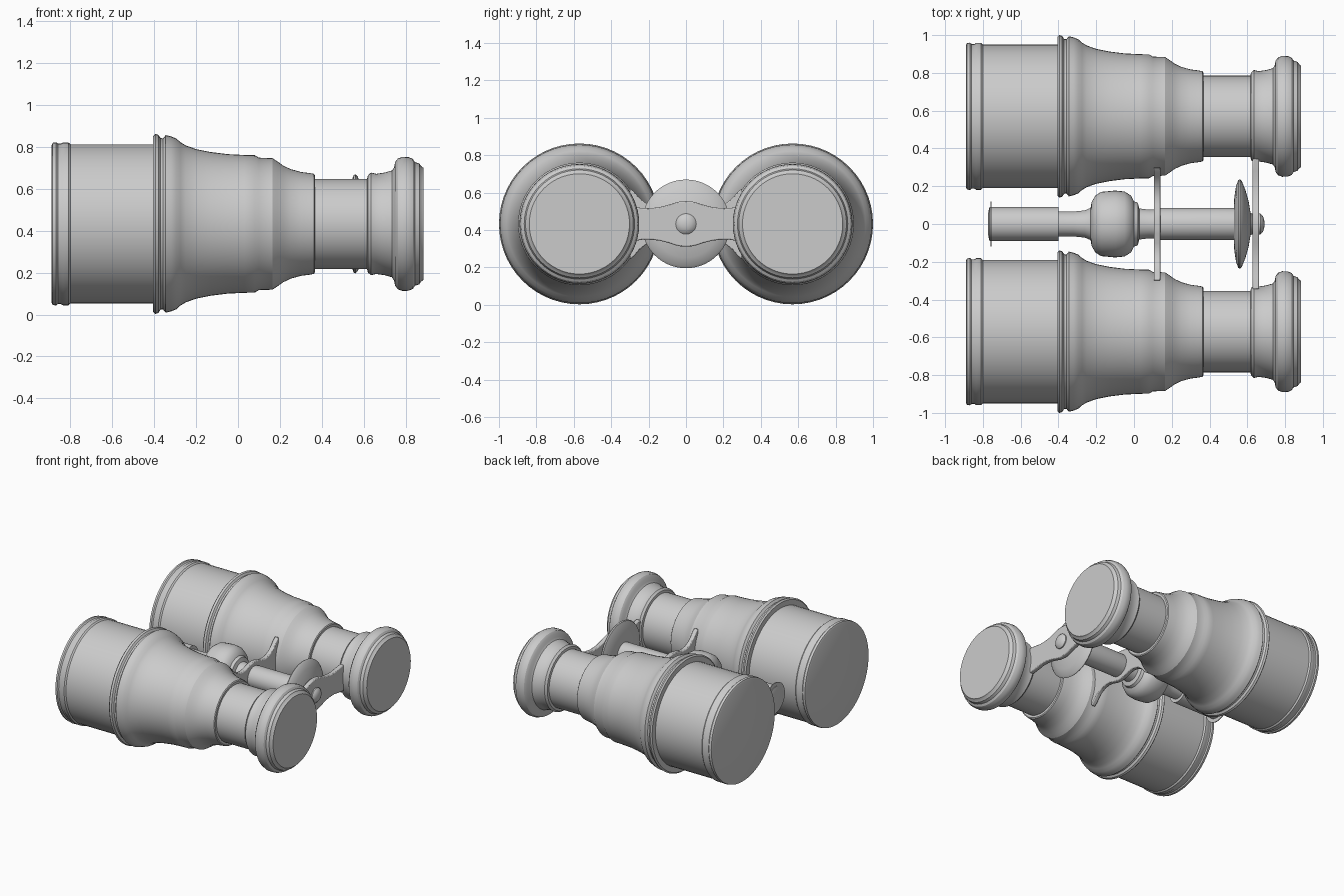
import bpy, bmesh, math

if "Cube" in bpy.data.objects:
    bpy.data.objects.remove(bpy.data.objects["Cube"], do_unlink=True)

AXIS_Z, SPACING = 0.433, 0.57

grey = bpy.data.materials.new("plain grey")
grey.use_nodes = True
grey.diffuse_color = (0.6, 0.6, 0.6, 1)
grey.node_tree.nodes["Principled BSDF"].inputs["Base Color"].default_value = (0.6, 0.6, 0.6, 1)


def finish(name, bm, angle=32):
    bmesh.ops.recalc_face_normals(bm, faces=bm.faces)
    mesh = bpy.data.meshes.new(name)
    bm.to_mesh(mesh)
    bm.free()
    mesh.materials.append(grey)
    obj = bpy.data.objects.new(name, mesh)
    bpy.context.collection.objects.link(obj)
    bpy.ops.object.select_all(action='DESELECT')
    obj.select_set(True)
    bpy.context.view_layer.objects.active = obj
    bpy.ops.object.shade_smooth_by_angle(angle=math.radians(angle))
    return obj


def lathe(name, profile, y=0.0, sides=56):
    """Turn (x, radius) points around a line parallel to x, closing both ends."""
    bm = bmesh.new()
    rings = []
    for x, r in profile:
        rings.append([bm.verts.new((x, y + r * math.cos(t), AXIS_Z + r * math.sin(t)))
                      for t in (math.tau * i / sides for i in range(sides))])
    for a, b in zip(rings, rings[1:]):
        for i in range(sides):
            j = (i + 1) % sides
            bm.faces.new((a[i], a[j], b[j], b[i]))
    bm.faces.new(rings[0])
    bm.faces.new(rings[-1])
    return finish(name, bm)


def bridge(name, x, half, thickness):
    """Flat strap across y; half lists (y, half height) from the middle outwards."""
    bm = bmesh.new()
    outline = [(-y, h) for y, h in reversed(half[1:])] + half
    cols = [[bm.verts.new((x + sx * thickness / 2, y, AXIS_Z + sz * h))
             for sx, sz in ((-1, -1), (1, -1), (1, 1), (-1, 1))] for y, h in outline]
    for a, b in zip(cols, cols[1:]):
        for i in range(4):
            j = (i + 1) % 4
            bm.faces.new((a[i], a[j], b[j], b[i]))
    bm.faces.new(cols[0])
    bm.faces.new(cols[-1])
    obj = finish(name, bm)
    bevel = obj.modifiers.new("soft edges", 'BEVEL')
    bevel.width, bevel.segments = 0.006, 2
    return obj


# Barrel sections, from the objective end to the eyepiece
objective_tube = [(-.89, .375), (-.885, .387), (-.868, .39), (-.86, .383), (-.845, .383),
                  (-.835, .389), (-.81, .389), (-.8, .38), (-.38, .38)]
main_body = [(-.405, .37), (-.405, .42), (-.395, .43), (-.38, .425), (-.37, .41), (-.358, .408),
             (-.345, .424), (-.32, .418), (-.295, .408), (-.275, .39), (-.25, .375),
             (-.2, .357), (-.13, .343), (-.05, .333), (.03, .329), (.08, .328), (.1, .316),
             (.165, .314), (.19, .297), (.215, .279), (.25, .262), (.3, .248), (.34, .243),
             (.362, .239), (.367, .232), (.367, .2)]
draw_tube = [(.35, .215), (.64, .215)]
eyepiece = [(.615, .21), (.62, .232), (.635, .245), (.66, .239), (.7, .245), (.735, .255),
            (.745, .27), (.75, .295), (.763, .312), (.785, .32), (.815, .319),
            (.835, .31), (.845, .295), (.866, .288), (.874, .276), (.885, .268)]

for side, y in (("back", SPACING), ("front", -SPACING)):
    lathe(side + "_objective_tube", objective_tube, y)
    lathe(side + "_main_body", main_body, y)
    lathe(side + "_draw_tube", draw_tube, y)
    lathe(side + "_eyepiece", eyepiece, y)

# Central focusing shaft
lathe("rear_sleeve", [(-.772, .06), (-.765, .09), (-.4, .09)], sides=40)
lathe("end_flange", [(-.76, .118), (-.754, .118)], sides=40)
lathe("shaft_bulb", [(-.42, .066), (-.32, .066), (-.26, .072), (-.23, .085), (-.225, .115),
                     (-.205, .15), (-.175, .17), (-.1, .177), (-.05, .172), (-.015, .15),
                     (0, .12), (.02, .112), (.028, .082), (.08, .076), (.13, .078)], sides=40)
lathe("front_sleeve", [(.12, .08), (.15, .085), (.55, .085)], sides=40)
lathe("focus_wheel", [(.528, .08), (.531, .14), (.54, .2), (.552, .232), (.56, .237),
                      (.572, .225), (.59, .18), (.607, .12), (.617, .06), (.63, .05)])
lathe("bridge_screw", [(.62, .055), (.67, .055), (.68, .045), (.688, .028), (.691, .01)], sides=32)

# Straps joining the barrels
bridge("eyepiece_bridge", .645, [(0, .122), (.03, .12), (.06, .113), (.1, .1), (.14, .09),
                                 (.18, .085), (.23, .084), (.28, .092), (.345, .1)], .034)
bridge("body_bridge", .122, [(0, .115), (.05, .108), (.1, .092), (.14, .088), (.18, .095),
                             (.22, .115), (.25, .14), (.275, .17), (.3, .19)], .034)
